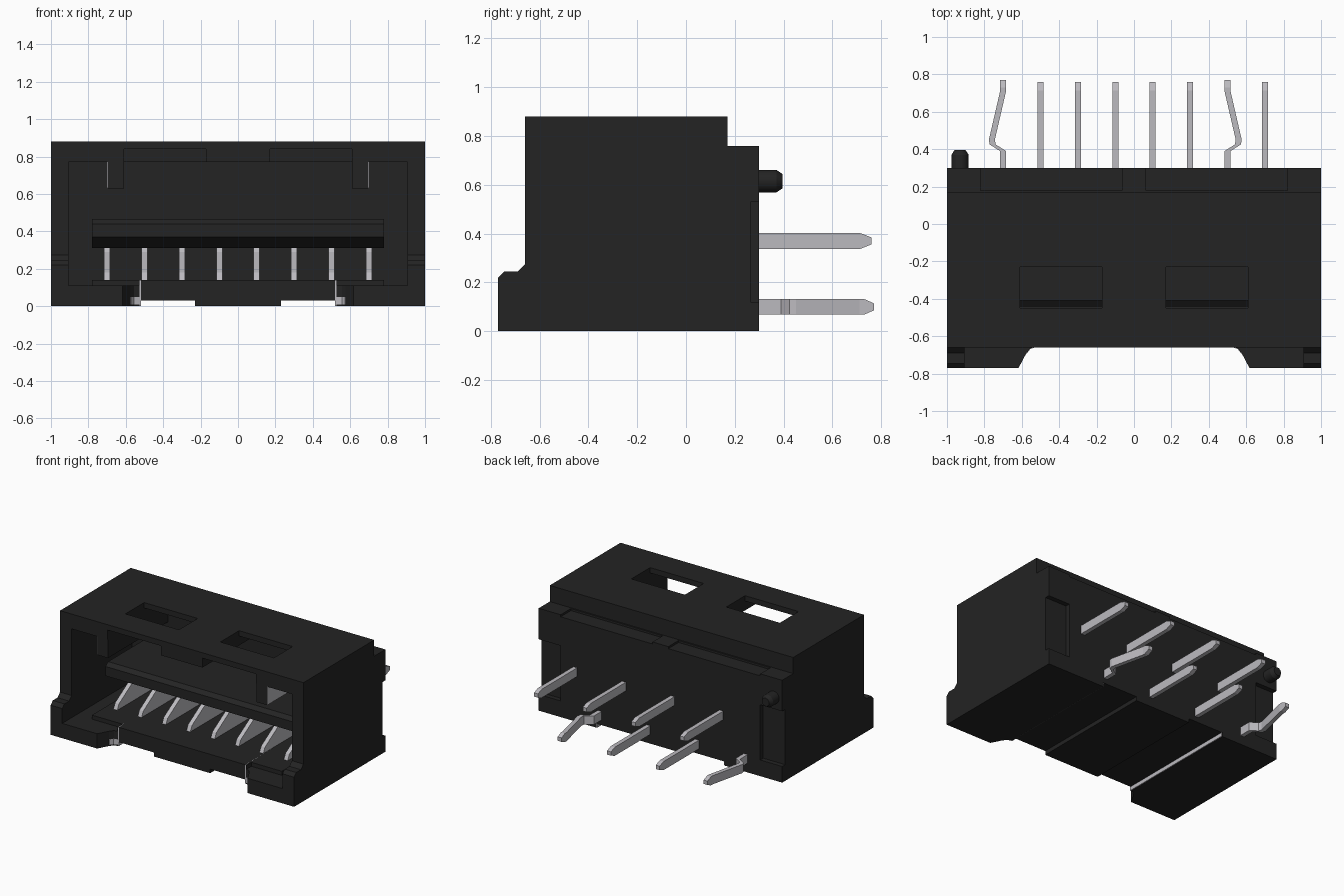
import bpy, bmesh, math
from mathutils import Vector

if "Cube" in bpy.data.objects:
    bpy.data.objects.remove(bpy.data.objects["Cube"])


def material(name, col):
    m = bpy.data.materials.new(name)
    m.use_nodes = True
    m.diffuse_color = (*col, 1)
    b = next(n for n in m.node_tree.nodes if n.type == 'BSDF_PRINCIPLED')
    b.inputs["Base Color"].default_value = (*col, 1)
    b.inputs["Roughness"].default_value = 0.6
    return m


BLACK = material("black plastic", (0.017, 0.017, 0.017))
METAL = material("tinned metal", (0.50, 0.49, 0.52))


def prism(name, pts, axis, lo, hi, mat):
    """Extrude a 2D outline along x (points are y,z) or z (points are x,y)."""
    place = (lambda p, t: (t, p[0], p[1])) if axis == 'x' else (lambda p, t: (p[0], p[1], t))
    bm = bmesh.new()
    f = bm.faces.new([bm.verts.new(place(p, lo)) for p in pts])
    r = bmesh.ops.extrude_face_region(bm, geom=[f])
    d = Vector(place((0, 0), hi - lo))
    bmesh.ops.translate(bm, vec=d, verts=[v for v in r["geom"] if isinstance(v, bmesh.types.BMVert)])
    bmesh.ops.recalc_face_normals(bm, faces=bm.faces)
    me = bpy.data.meshes.new(name)
    bm.to_mesh(me)
    bm.free()
    ob = bpy.data.objects.new(name, me)
    bpy.context.collection.objects.link(ob)
    me.materials.append(mat)
    return ob


def box(name, x, y, z, mat=BLACK):
    return prism(name, [(y[0], z[0]), (y[1], z[0]), (y[1], z[1]), (y[0], z[1])], 'x', x[0], x[1], mat)


def cut(ob, cutter):
    """Subtract the cutter, then delete it."""
    m = ob.modifiers.new("cut", 'BOOLEAN')
    m.operation = 'DIFFERENCE'
    m.solver = 'EXACT'
    m.object = cutter
    bpy.context.view_layer.objects.active = ob
    bpy.ops.object.modifier_apply(modifier=m.name)
    bpy.data.objects.remove(cutter)


def sided(s, a, b):
    return tuple(sorted((s * a, s * b)))


# Housing: side profile with front lip and rear step
housing = prism("housing", [(-.77, 0), (-.77, .22), (-.745, .245), (-.69, .245), (-.66, .275),
                            (-.66, .88), (.17, .88), (.17, .76), (.30, .76), (.30, 0)],
                'x', -1, 1, BLACK)
# Mating cavity and the gap between the front feet
cut(housing, box("cavity", (-.905, .905), (-.9, .05), (.11, .77)))
gap = [(.68, -.86), (.615, -.765), (.575, -.69), (.555, -.665), (.525, -.655)]
cut(housing, prism("foot_gap", gap + [(-x, y) for x, y in reversed(gap)], 'z', -.1, .2, BLACK))
for s in (-1, 1):
    # Latch windows in the roof and the ceiling grooves leading to them
    cut(housing, box("window", sided(s, .17, .61), (-.45, -.23), (.70, 1)))
    cut(housing, box("groove", sided(s, .17, .61), (-.9, -.03), (.70, .84)))
    # Shallow channels under the base
    cut(housing, box("channel", sided(s, .23, .525), (-.9, .5), (-.1, .03)))
    # Rear corner notches and lowered rear shelf
    cut(housing, box("notch", sided(s, .82, 1.1), (.265, .5), (.12, .53)))
    cut(housing, box("shelf", sided(s, .065, .82), (.18, .5), (.745, .9)))

# Raised cavity floor
box("cavity_floor", (-.78, .78), (-.60, .06), (.10, .14))
box("floor_front", (-.53, .53), (-.655, -.59), (.10, .14))

# Tongue above the contacts
prism("tongue", [(-.44, .37), (-.44, .44), (-.41, .465), (.06, .465), (.06, .31), (-.33, .31)],
      'x', -.78, .78, BLACK)

for s, side in ((-1, "right"), (1, "left")):
    # Keying ribs under the roof, with a metal outer face
    box(side + "_rib", sided(s, .61, .695), (-.655, .06), (.63, .80))
    box(side + "_rib_plate", sided(s, .695, .701), (-.655, .045), (.632, .77), METAL)
    # Metal strips on the inner walls of the feet
    box(side + "_foot_strip", sided(s, .519, .526), (-.658, .298), (.002, .14), METAL)
    inner = [(s * x, y) for x, y in [(.525, -.658), (.555, -.668), (.572, -.692),
                                     (.577, -.690), (.558, -.662), (.526, -.652)]]
    prism(side + "_foot_fillet", inner, 'z', .01, .05, METAL)

# Locating peg on the back, with a chamfered end
bm = bmesh.new()
rings = []
for y, r in ((.28, .046), (.37, .046), (.395, .030)):
    rings.append([bm.verts.new((-.93 + r * math.cos(i * math.tau / 24), y,
                                .615 + r * math.sin(i * math.tau / 24))) for i in range(24)])
for a, b in zip(rings, rings[1:]):
    for i in range(24):
        j = (i + 1) % 24
        bm.faces.new((a[i], a[j], b[j], b[i]))
bm.faces.new(rings[0])
bm.faces.new(rings[-1])
bmesh.ops.recalc_face_normals(bm, faces=bm.faces)
me = bpy.data.meshes.new("locating_peg")
bm.to_mesh(me)
bm.free()
me.materials.append(BLACK)
peg = bpy.data.objects.new("locating_peg", me)
bpy.context.collection.objects.link(peg)
bpy.ops.object.select_all(action='DESELECT')
peg.select_set(True)
bpy.context.view_layer.objects.active = peg
bpy.ops.object.shade_smooth_by_angle(angle=math.radians(30))


def pin(name, path, z, w=.016, h=.032):
    """Flat strip following an x,y path, narrowing in height at its tip."""
    bm = bmesh.new()
    prev = None
    for k, (x, y) in enumerate(path):
        hh = h * .45 if k == len(path) - 1 else h
        ring = [bm.verts.new((x + a * w, y, z + b * hh)) for a, b in ((-1, -1), (1, -1), (1, 1), (-1, 1))]
        if prev:
            for i in range(4):
                j = (i + 1) % 4
                bm.faces.new((prev[i], prev[j], ring[j], ring[i]))
        else:
            bm.faces.new(ring)
        prev = ring
    bm.faces.new(prev)
    bmesh.ops.recalc_face_normals(bm, faces=bm.faces)
    me = bpy.data.meshes.new(name)
    bm.to_mesh(me)
    bm.free()
    me.materials.append(METAL)
    bpy.context.collection.objects.link(bpy.data.objects.new(name, me))


# Eight contacts, with tails alternating between two rows
for i in range(8):
    x = -.7 + .2 * i
    n = str(i + 1)
    prism("contact_" + n, [(-.44, .14), (-.42, .18), (-.24, .29), (-.22, .315), (.06, .315), (.06, .13), (-.43, .13)],
          'x', x - .016, x + .016, METAL)
    if i in (0, 6):
        k = -1 if i == 0 else 1
        pin("kinked_tail_" + n, [(x, .28), (x, .39), (x + k * .055, .425), (x + k * .06, .45),
                                 (x, .71), (x, .73), (x, .77)], .10)
    else:
        pin("tail_" + n, [(x, .28), (x, .715), (x, .76)], .37 if i % 2 else .10)
